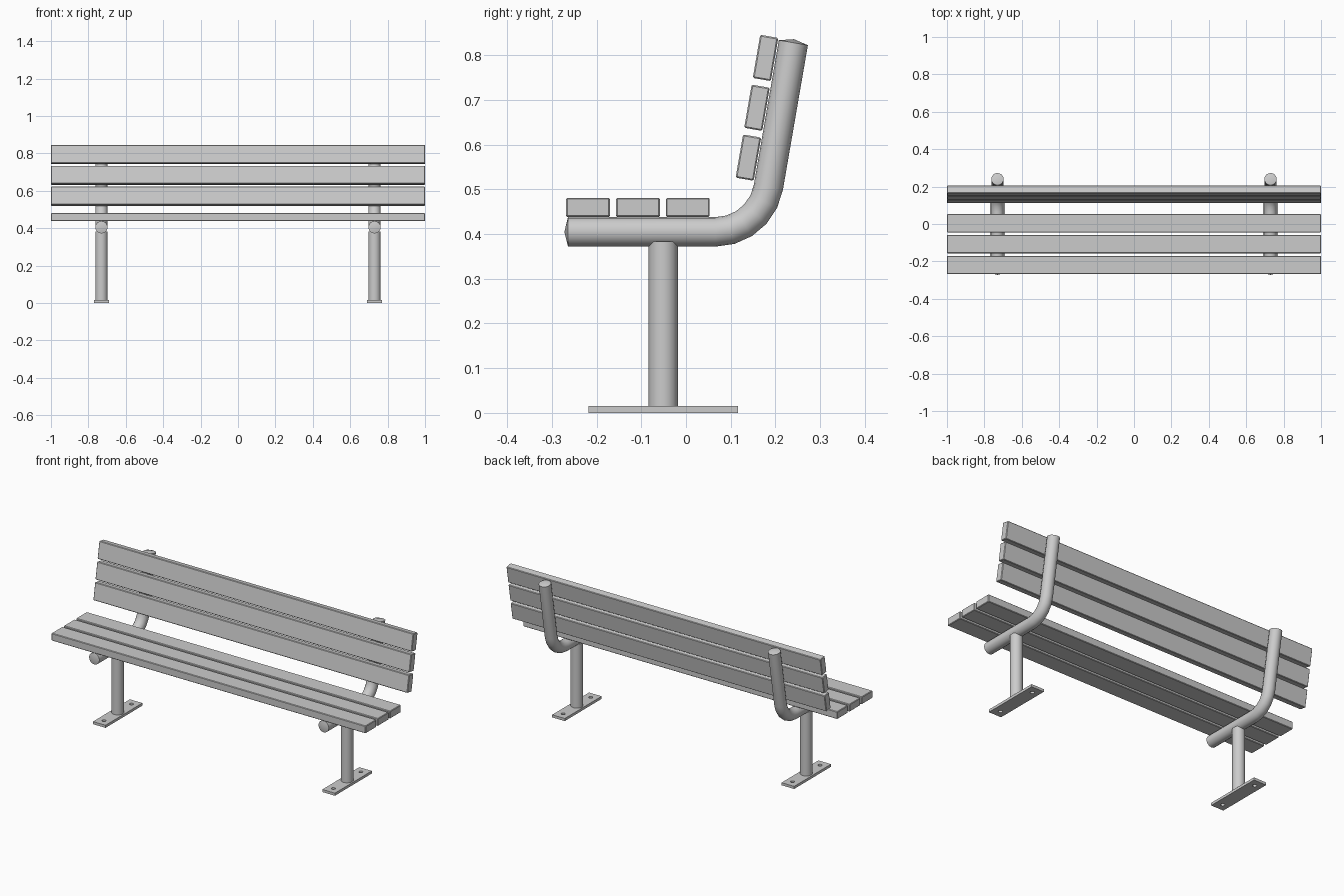
import bpy, bmesh
from math import radians, sin, cos, tan, pi
from mathutils import Vector

cube = bpy.data.objects.get("Cube")
if cube:
    bpy.data.objects.remove(cube, do_unlink=True)

grey = bpy.data.materials.new("light_grey")
grey.use_nodes = True
colour = (0.6, 0.6, 0.6, 1)
grey.diffuse_color = colour
grey.node_tree.nodes["Principled BSDF"].inputs["Base Color"].default_value = colour

LEAN = radians(9.8)      # backrest tilt
PIPE_R = 0.033
FRAME_X = 0.73
POST_Y = -0.051


def finish(name, bm, smooth=False):
    bmesh.ops.recalc_face_normals(bm, faces=bm.faces)
    mesh = bpy.data.meshes.new(name)
    bm.to_mesh(mesh)
    bm.free()
    mesh.materials.append(grey)
    obj = bpy.data.objects.new(name, mesh)
    bpy.context.collection.objects.link(obj)
    bpy.ops.object.select_all(action='DESELECT')
    obj.select_set(True)
    bpy.context.view_layer.objects.active = obj
    if smooth:
        bpy.ops.object.shade_smooth_by_angle(angle=radians(35))
    return obj


def box(name, size, loc, tilt=0, bevel=0):
    bm = bmesh.new()
    bmesh.ops.create_cube(bm, size=1)
    bmesh.ops.scale(bm, vec=size, verts=bm.verts)
    if bevel:
        bmesh.ops.bevel(bm, geom=bm.edges[:], offset=bevel, segments=1, affect='EDGES')
    obj = finish(name, bm)
    obj.location = loc
    obj.rotation_euler.x = tilt
    return obj


def cylinder(name, radius, z0, z1, x, y, sides):
    bm = bmesh.new()
    bmesh.ops.create_cone(bm, cap_ends=True, segments=sides, radius1=radius,
                          radius2=radius, depth=z1 - z0)
    obj = finish(name, bm, smooth=True)
    obj.location = (x, y, (z0 + z1) / 2)
    return obj


def frame_pipe(name, x, sides=16, steps=5, bend_r=0.12):
    # Stations along the centreline: position and travel angle in the YZ plane
    turn = pi / 2 - LEAN
    y0, z0 = 0.066, 0.405
    stations = [(-0.264, z0, 0)]
    for i in range(steps + 1):
        a = turn * i / steps
        stations.append((y0 + bend_r * sin(a), z0 + bend_r * (1 - cos(a)), a))
    y, z, a = stations[-1]
    top = 0.828
    stations.append((y + (top - z) * tan(LEAN), top, a))

    bm = bmesh.new()
    rings = []
    for y, z, a in stations:
        normal = Vector((0, -sin(a), cos(a)))
        centre = Vector((x, y, z))
        rings.append([bm.verts.new(centre + PIPE_R * (
            Vector((cos(t), 0, 0)) + normal * sin(t)))
            for t in (2 * pi * k / sides for k in range(sides))])
    for r0, r1 in zip(rings, rings[1:]):
        for k in range(sides):
            n = (k + 1) % sides
            bm.faces.new((r0[k], r0[n], r1[n], r1[k]))
    # Shallow pointed end caps
    for ring, (y, z, a), out in ((rings[0], stations[0], -1), (rings[-1], stations[-1], 1)):
        tip = bm.verts.new((x, y + out * 0.008 * cos(a), z + out * 0.008 * sin(a)))
        for k in range(sides):
            bm.faces.new((ring[k], ring[(k + 1) % sides], tip))
    finish(name, bm, smooth=True)


def base_plate(name, x):
    plate = box(name, (0.08, 0.335, 0.015), (x, POST_Y, 0.0075))
    # Bolt holes
    for side in (-1, 1):
        cutter = cylinder("hole_cutter", 0.011, -0.02, 0.04, x, POST_Y + side * 0.125, 16)
        cutter.hide_render = True
        mod = plate.modifiers.new("bolt_hole", 'BOOLEAN')
        mod.operation = 'DIFFERENCE'
        mod.solver = 'EXACT'
        mod.object = cutter
        bpy.context.view_layer.objects.active = plate
        bpy.ops.object.modifier_apply(modifier=mod.name)
        bpy.data.objects.remove(cutter, do_unlink=True)


# Seat and backrest slats
for i in range(3):
    box(f"seat_slat_{i + 1}", (2, 0.098, 0.043), (0, -0.219 + 0.1115 * i, 0.4595), bevel=0.003)
    box(f"back_slat_{i + 1}", (2, 0.041, 0.098),
        (0, 0.1395 + 0.0192 * i, 0.571 + 0.1115 * i), tilt=-LEAN, bevel=0.003)

# Two supports
for side, x in (("left", FRAME_X), ("right", -FRAME_X)):
    frame_pipe(f"{side}_frame_pipe", x)
    cylinder(f"{side}_post", PIPE_R, 0.015, 0.383, x, POST_Y, 16)
    base_plate(f"{side}_base_plate", x)
